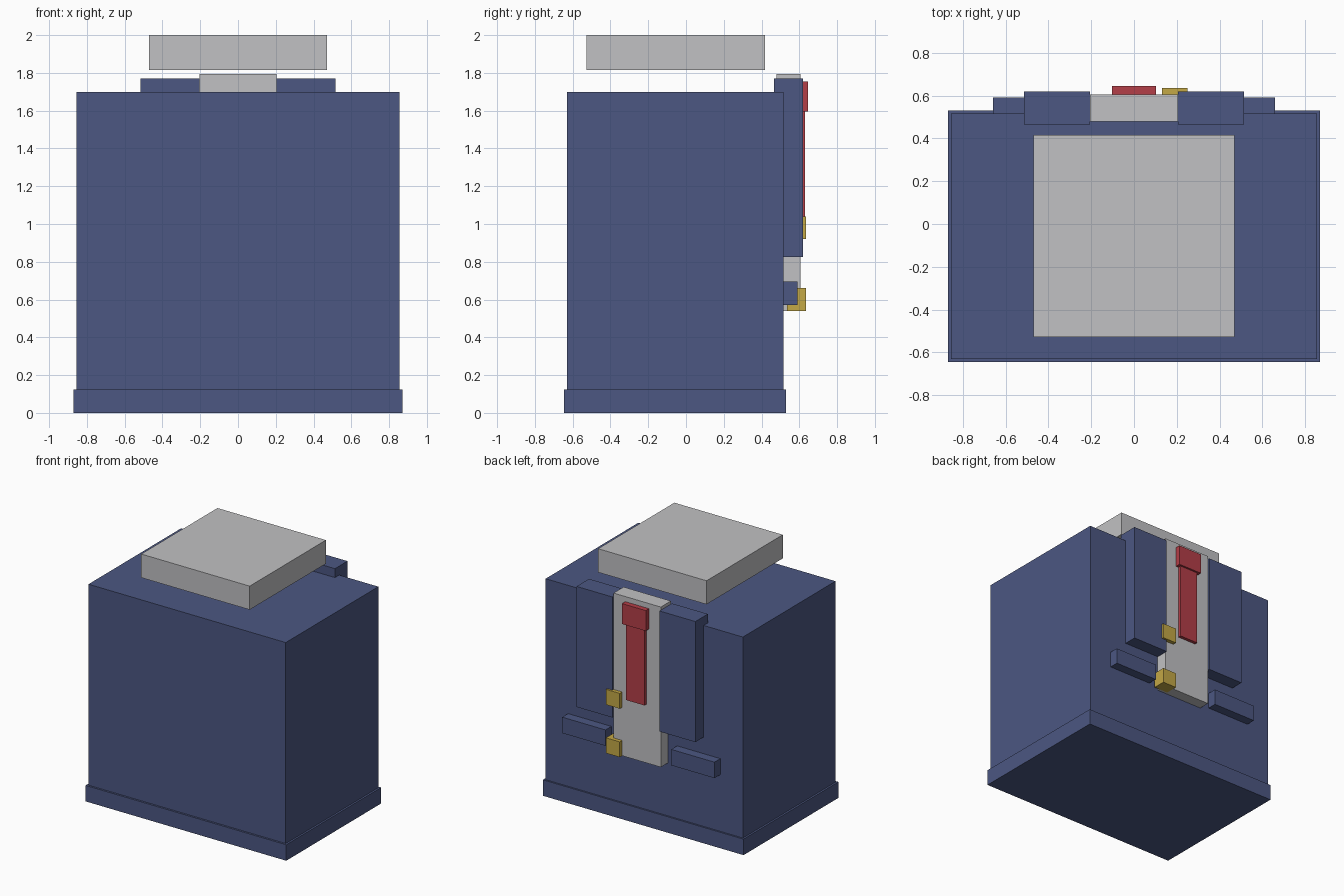
import bpy
from mathutils import Vector

default = bpy.data.objects.get("Cube")
if default:
    bpy.data.objects.remove(default, do_unlink=True)


def material(name, *srgb):
    """Flat colour given as 0-255 display values, stored as linear."""
    lin = [(c / 255 / 12.92) if c < 11 else ((c / 255 + 0.055) / 1.055) ** 2.4 for c in srgb]
    mat = bpy.data.materials.new(name)
    mat.use_nodes = True
    mat.diffuse_color = (*lin, 1)
    mat.node_tree.nodes["Principled BSDF"].inputs["Base Color"].default_value = (*lin, 1)
    return mat


def box(name, mat, x, y, z):
    """Box spanning the given (low, high) ranges."""
    low, high = Vector((x[0], y[0], z[0])), Vector((x[1], y[1], z[1]))
    bpy.ops.mesh.primitive_cube_add(size=1, location=(low + high) / 2)
    obj = bpy.context.object
    obj.name = name
    obj.scale = high - low
    bpy.ops.object.transform_apply(location=False, rotation=False, scale=True)
    obj.data.materials.append(mat)
    return obj


def box_pair(name, mat, x, y, z):
    """Matching boxes on the left (+x) and right (-x)."""
    box("left_" + name, mat, x, y, z)
    box("right_" + name, mat, (-x[1], -x[0]), y, z)


blue = material("slate blue", 76, 87, 130)
grey = material("light grey", 193, 193, 195)
red = material("muted red", 180, 62, 72)
gold = material("dull gold", 196, 168, 70)

# Torso and hem
box("body", blue, (-0.855, 0.855), (-0.63, 0.517), (0.125, 1.70))
box("hem", blue, (-0.87, 0.87), (-0.645, 0.53), (0, 0.125))

# Floating neck slab
box("neck_slab", grey, (-0.47, 0.47), (-0.527, 0.417), (1.815, 2.0))

# Shirt strip between the two lapels
box("shirt_strip", grey, (-0.205, 0.205), (0.48, 0.605), (0.54, 1.795))
box_pair("lapel", blue, (0.205, 0.515), (0.465, 0.62), (0.825, 1.77))
box_pair("pocket_flap", blue, (0.285, 0.66), (0.50, 0.59), (0.57, 0.695))

# Tie
box("tie_knot", red, (-0.103, 0.103), (0.59, 0.645), (1.595, 1.755))
box("tie_strap", red, (-0.08, 0.08), (0.59, 0.63), (1.0, 1.595))

# Buttons
for name, bottom in (("upper_button", 0.92), ("lower_button", 0.54)):
    box(name, gold, (0.13, 0.25), (0.535, 0.635), (bottom, bottom + 0.12))
